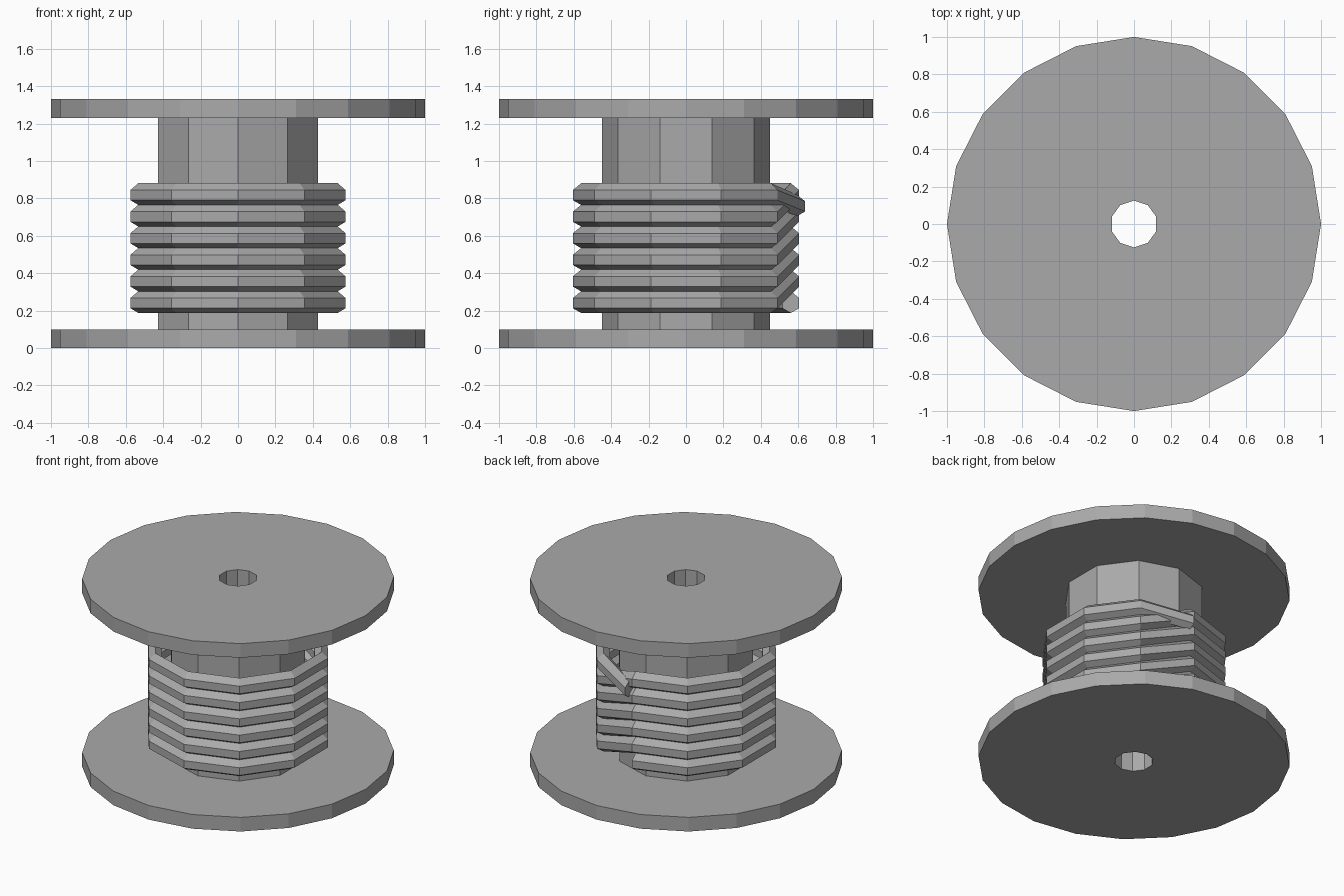
import bpy, bmesh
from math import sin, cos, radians, tau
from mathutils import Vector

cube = bpy.data.objects.get("Cube")
if cube:
    bpy.data.objects.remove(cube, do_unlink=True)

grey = bpy.data.materials.new("plain grey")
grey.use_nodes = True
grey.diffuse_color = (0.4, 0.4, 0.4, 1)
grey.node_tree.nodes["Principled BSDF"].inputs["Base Color"].default_value = (0.4, 0.4, 0.4, 1)


def finish(name, bm):
    bmesh.ops.recalc_face_normals(bm, faces=bm.faces)
    mesh = bpy.data.meshes.new(name)
    bm.to_mesh(mesh)
    bm.free()
    mesh.materials.append(grey)
    obj = bpy.data.objects.new(name, mesh)
    bpy.context.collection.objects.link(obj)


def ring(bm, radius, sides, z):
    turn = tau / 4  # a corner always points to the back
    return [bm.verts.new((radius * cos(turn + tau * i / sides),
                          radius * sin(turn + tau * i / sides), z)) for i in range(sides)]


def skin(bm, a, b):
    for i in range(len(a)):
        j = (i + 1) % len(a)
        bm.faces.new((a[i], a[j], b[j], b[i]))


def pierced_disc(name, radius, sides, bottom, top, caps=True):
    """Prism with a ten-sided hole through its middle."""
    bm = bmesh.new()
    outer = [ring(bm, radius, sides, z) for z in (bottom, top)]
    inner = [ring(bm, 0.125, 10, z) for z in (bottom, top)]
    skin(bm, *outer)
    skin(bm, *inner)
    if caps:
        for loops in zip(outer, inner):
            edges = [bm.edges.get((l[i - 1], l[i])) for l in loops for i in range(len(l))]
            bmesh.ops.triangle_fill(bm, edges=edges, use_beauty=True)
        flat = [e for e in bm.edges if len(e.link_faces) == 2
                and all(abs(f.normal.z) > 0.9 for f in e.link_faces)]
        bmesh.ops.dissolve_limit(bm, angle_limit=0.01, verts=[], edges=flat)
    finish(name, bm)


# Flanges and core
pierced_disc("bottom_flange", 1, 20, 0, 0.1)
pierced_disc("top_flange", 1, 20, 1.23, 1.33)
pierced_disc("core", 0.45, 10, 0.1, 1.23, caps=False)

# Rope: level turns, each stepping up over its last side, ending in a loose tip
section = [(0.045, 0.027), (0, 0.064), (-0.045, 0.027),
           (-0.045, -0.027), (0, -0.053), (0.045, -0.027)]
stations = []
for turn in range(6):
    for side in range(10):
        a = radians(90 + 36 * side)
        out = Vector((cos(a), sin(a), 0))
        stations.append((out * 0.56 + Vector((0, 0, 0.24 + 0.1155 * turn)), out))
stations.append((Vector((0.03, 0.592, 0.757)), Vector((0, 1, 0))))

bm = bmesh.new()
loops = [[bm.verts.new(centre + out * r + Vector((0, 0, z))) for r, z in section]
         for centre, out in stations]
for a, b in zip(loops, loops[1:]):
    skin(bm, a, b)
bm.faces.new(loops[0])
bm.faces.new(loops[-1])
finish("rope", bm)
